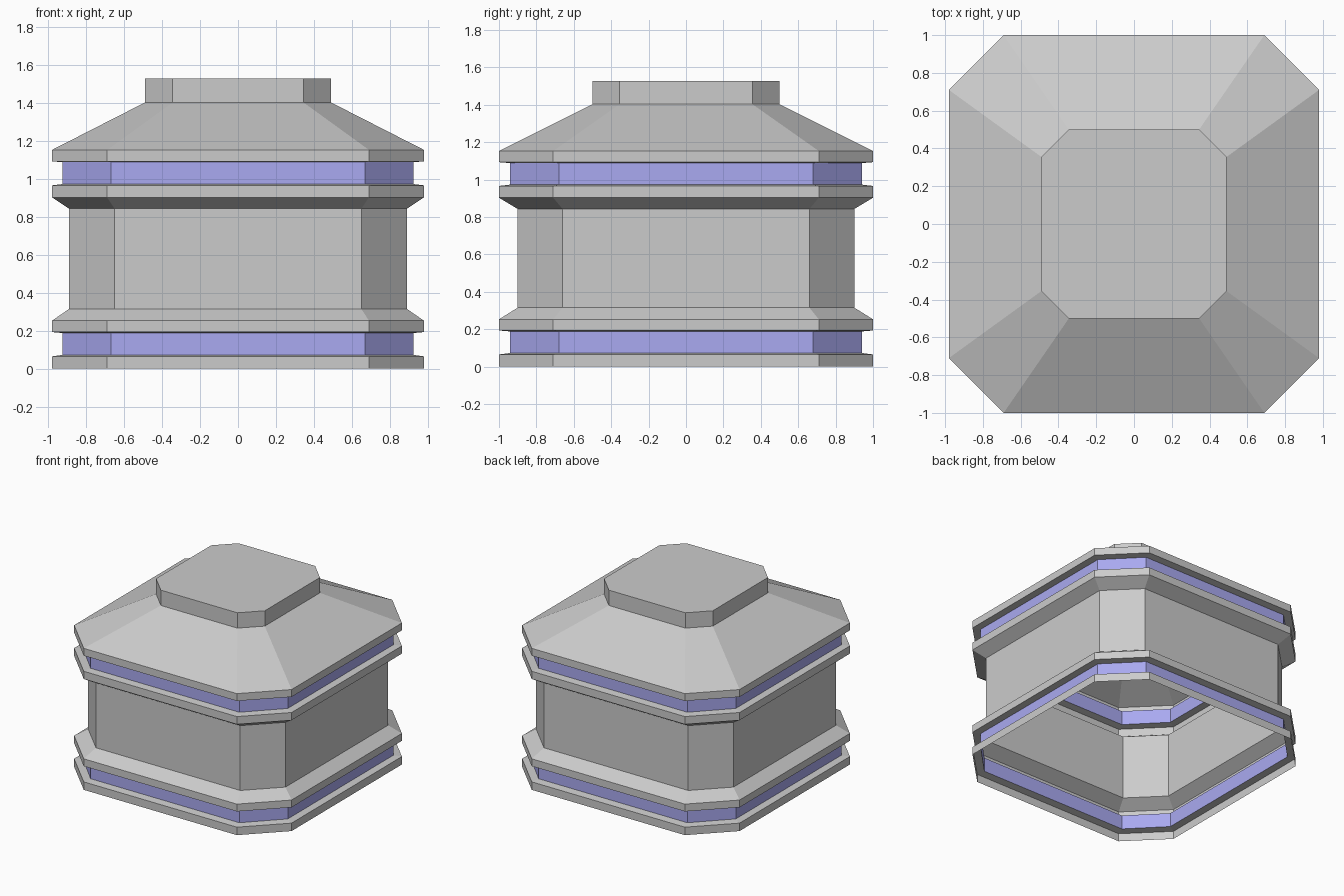
import bpy
import bmesh

if "Cube" in bpy.data.objects:
    bpy.data.objects.remove(bpy.data.objects["Cube"])

# Chamfered-rectangle outlines: half width, half depth, half flat in x, half flat in y
WIDE = (0.98, 1.00, 0.69, 0.71)
BAND = (0.925, 0.94, 0.67, 0.68)
WALL = (0.89, 0.90, 0.65, 0.66)
CAP = (0.49, 0.50, 0.345, 0.355)

blue = bpy.data.materials.new("blue_band")
blue.diffuse_color = (0.40, 0.40, 0.88, 1.0)
blue.use_nodes = True
blue.node_tree.nodes["Principled BSDF"].inputs["Base Color"].default_value = blue.diffuse_color


def outline(shape):
    """Eight corners, counter-clockwise seen from above."""
    hx, hy, fx, fy = shape
    return [(hx, -fy), (hx, fy), (fx, hy), (-fx, hy),
            (-hx, fy), (-hx, -fy), (-fx, -hy), (fx, -hy)]


def loft(name, sections, material=None, close_top=False):
    """Skin a stack of (z, shape) sections into an open shell."""
    bm = bmesh.new()
    rings = [[bm.verts.new((x, y, z)) for x, y in outline(s)] for z, s in sections]
    for low, high in zip(rings, rings[1:]):
        for i in range(8):
            j = (i + 1) % 8
            bm.faces.new((low[i], low[j], high[j], high[i]))
    if close_top:
        bm.faces.new(rings[-1])
    mesh = bpy.data.meshes.new(name)
    bm.to_mesh(mesh)
    bm.free()
    if material:
        mesh.materials.append(material)
    obj = bpy.data.objects.new(name, mesh)
    bpy.context.collection.objects.link(obj)
    return obj


# Bottom rim, open underneath
loft("base_rim", [(0.0, WIDE), (0.065, WIDE), (0.073, BAND)])

# Recessed blue bands
loft("lower_band", [(0.073, BAND), (0.188, BAND)], blue)
loft("upper_band", [(0.973, BAND), (1.088, BAND)], blue)

# Main wall with its flared ledges
loft("wall", [(0.188, BAND), (0.193, WIDE), (0.253, WIDE), (0.315, WALL),
              (0.843, WALL), (0.903, WIDE), (0.966, WIDE), (0.973, BAND)])

# Eave, sloping roof and flat cap
loft("roof", [(1.088, BAND), (1.093, WIDE), (1.153, WIDE), (1.403, CAP),
              (1.528, CAP)], close_top=True)
